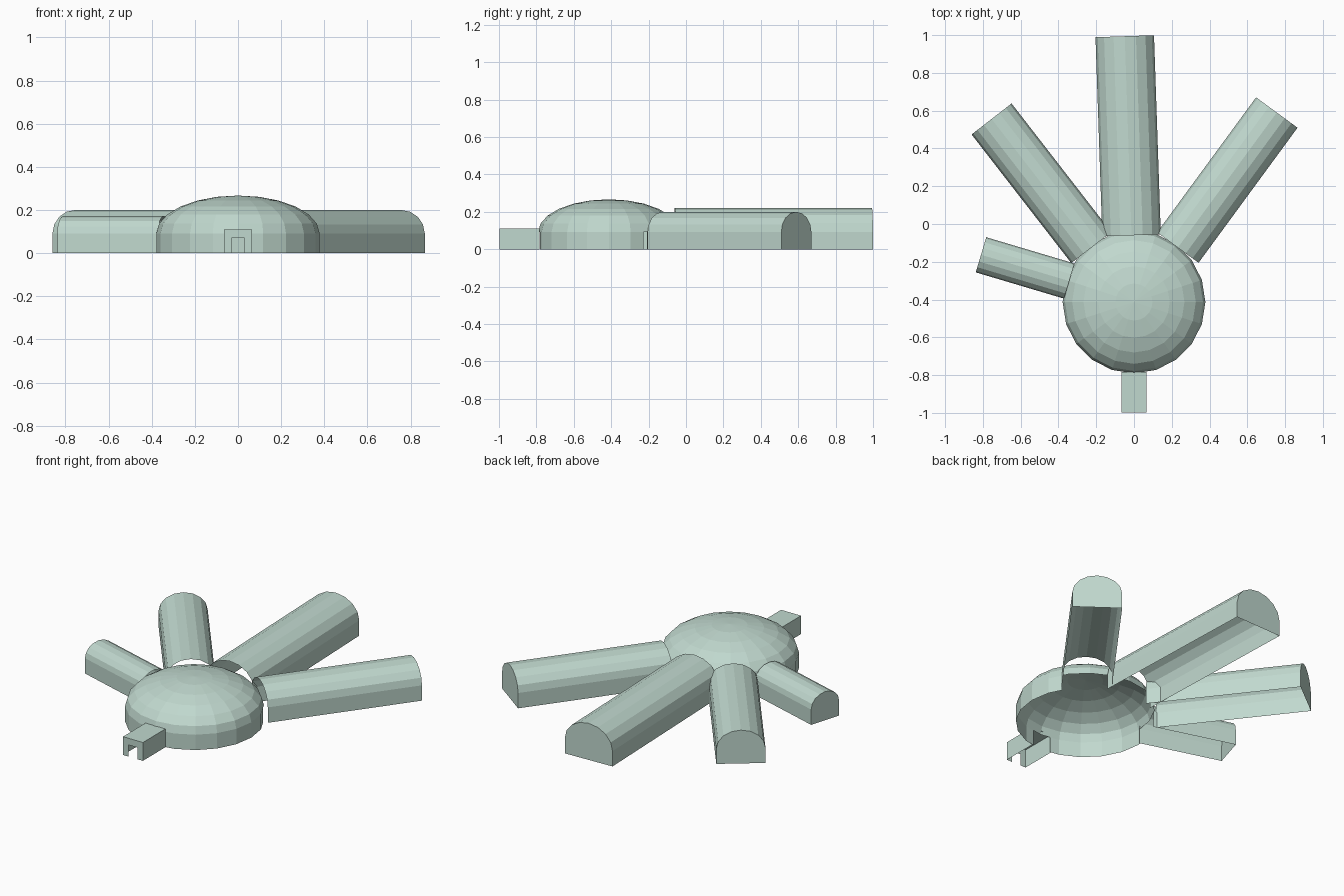
import bpy, bmesh, math
from mathutils import Vector

old = bpy.data.objects.get("Cube")
if old:
    bpy.data.objects.remove(old, do_unlink=True)

# Single pale green cladding colour
green = bpy.data.materials.new("pale_green")
green.use_nodes = True
colour = (0.53, 0.69, 0.62, 1)
green.diffuse_color = colour
green.node_tree.nodes["Principled BSDF"].inputs["Base Color"].default_value = colour

WALL = 0.092
CENTRE = Vector((0, -0.413, 0))
RADIUS = 0.378
SIDES = 20


def make_object(name, bm):
    bmesh.ops.remove_doubles(bm, verts=bm.verts, dist=1e-5)
    mesh = bpy.data.meshes.new(name)
    bm.to_mesh(mesh)
    bm.free()
    mesh.materials.append(green)
    obj = bpy.data.objects.new(name, mesh)
    bpy.context.collection.objects.link(obj)
    return obj


def face(bm, points):
    return bm.faces.new([bm.verts.new(p) for p in points])


def skin(bm, rows):
    """Join successive rows of points with quads."""
    for a, b in zip(rows, rows[1:]):
        for i in range(len(a) - 1):
            face(bm, (a[i], a[i + 1], b[i + 1], b[i]))


# Vaulted wings: open floor and inner end, closed outer end
def wing(name, start, end, half, height, bays, arc=8):
    start, end = Vector((*start, 0)), Vector((*end, 0))
    along = (end - start).normalized()
    side = Vector((along.y, -along.x, 0))
    section = [(half, 0)]
    for i in range(arc + 1):
        a = math.pi * i / arc
        section.append((half * math.cos(a), WALL + (height - WALL) * math.sin(a)))
    section.append((-half, 0))
    rows = []
    for k in range(bays + 1):
        base = start.lerp(end, k / bays)
        rows.append([base + side * s + Vector((0, 0, z)) for s, z in section])
    bm = bmesh.new()
    skin(bm, rows)
    face(bm, rows[-1])
    make_object(name, bm)


wings = [
    ("back_wing", (-0.013, -0.06), (-0.049, 0.994), 0.155, 0.22, 11),
    ("left_wing", (0.232, -0.125), (0.756, 0.59), 0.136, 0.2, 9),
    ("right_wing", (-0.226, -0.125), (-0.754, 0.556), 0.134, 0.2, 9),
    ("small_right_wing", (-0.343, -0.302), (-0.81, -0.163), 0.097, 0.172, 6),
]
for w in wings:
    wing(*w)


# Dome roof: faceted half ellipsoid
def rim(i):
    a = 2 * math.pi * i / SIDES
    return Vector((math.cos(a), math.sin(a), 0))


rings = 6
rows = []
for k in range(rings + 1):
    t = math.pi / 2 * k / rings
    lift = Vector((0, 0, WALL + 0.175 * math.sin(t)))
    rows.append([CENTRE + rim(i) * RADIUS * math.cos(t) + lift for i in range(SIDES + 1)])
bm = bmesh.new()
skin(bm, rows[:-1])
top = rows[-1][0]
for a, b in zip(rows[-2], rows[-2][1:]):
    face(bm, (a, b, top))
make_object("dome_roof", bm)

# Round wall, left open where the wings and the porch join
openings = [(Vector((*s, 0)), Vector((*e, 0)), half) for _, s, e, half, _, _ in wings]
openings.append((CENTRE, CENTRE - Vector((0, 1, 0)), 0.065))


def is_open(p):
    for s, e, half in openings:
        d = (e - s).normalized()
        off = p - s
        if (p - CENTRE).dot(d) > 0 and abs(off.cross(d).z) < half:
            return True
    return False


bm = bmesh.new()
SPLIT = 6
up = Vector((0, 0, WALL))
for i in range(SIDES):
    corners = [CENTRE + rim(j) * RADIUS for j in (i, i + 1)]
    for k in range(SPLIT):
        a, b = (corners[0].lerp(corners[1], j / SPLIT) for j in (k, k + 1))
        if not is_open((a + b) / 2):
            face(bm, (a, b, b + up, a + up))
bmesh.ops.remove_doubles(bm, verts=bm.verts, dist=1e-5)
bmesh.ops.dissolve_limit(bm, angle_limit=0.02, verts=bm.verts, edges=bm.edges)
make_object("dome_wall", bm)

# Entrance porch: side walls, flat roof and a front with a doorway
W, H, FRONT, BACK = 0.066, 0.11, -0.997, -0.783
DOOR_W, DOOR_H = 0.03, 0.07
bm = bmesh.new()
face(bm, ((-W, FRONT, H), (W, FRONT, H), (W, BACK, H), (-W, BACK, H)))
for s in (-1, 1):
    face(bm, ((s * W, FRONT, 0), (s * W, BACK, 0), (s * W, BACK, H), (s * W, FRONT, H)))
face(bm, [(x, FRONT, z) for x, z in (
    (-W, 0), (-DOOR_W, 0), (-DOOR_W, DOOR_H), (DOOR_W, DOOR_H),
    (DOOR_W, 0), (W, 0), (W, H), (-W, H))])
make_object("porch", bm)

# Consistent outward normals on the round parts
for obj in bpy.context.collection.objects:
    if obj.name in {"dome_roof", "dome_wall"}:
        mesh = obj.data
        bm = bmesh.new()
        bm.from_mesh(mesh)
        for f in bm.faces:
            if f.normal.dot(f.calc_center_median() - CENTRE) < 0:
                f.normal_flip()
        bm.to_mesh(mesh)
        bm.free()
